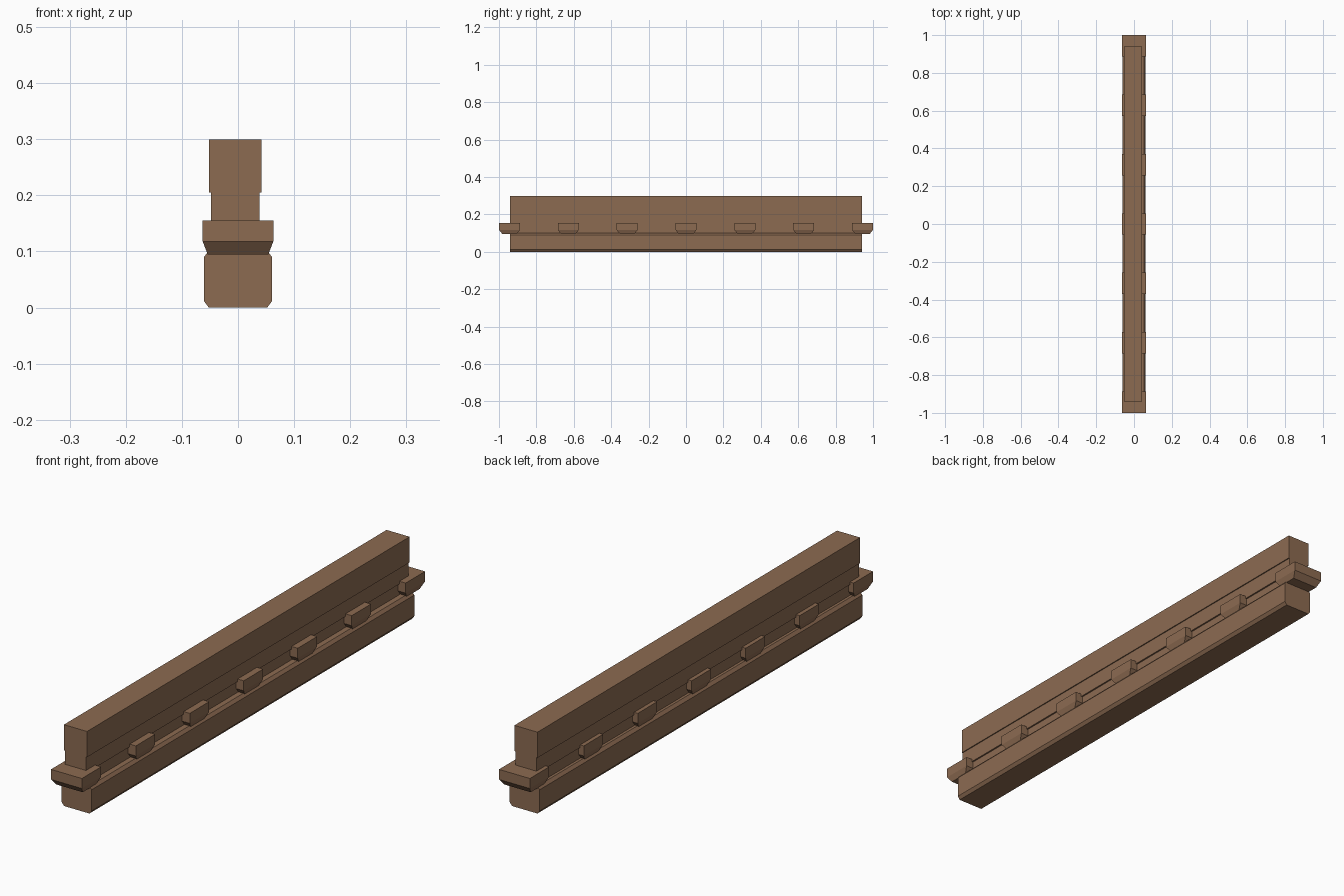
import bpy, bmesh

if "Cube" in bpy.data.objects:
    bpy.data.objects.remove(bpy.data.objects["Cube"])

wood = bpy.data.materials.new("brown_wood")
wood.diffuse_color = (0.265, 0.147, 0.083, 1)
wood.use_nodes = True
wood.node_tree.nodes["Principled BSDF"].inputs["Base Color"].default_value = wood.diffuse_color


def finish(name, bm):
    bmesh.ops.recalc_face_normals(bm, faces=bm.faces)
    mesh = bpy.data.meshes.new(name)
    bm.to_mesh(mesh)
    bm.free()
    mesh.materials.append(wood)
    obj = bpy.data.objects.new(name, mesh)
    bpy.context.collection.objects.link(obj)
    return obj


def loft(name, rings):
    """Closed solid through matching rings of points."""
    bm = bmesh.new()
    loops = [[bm.verts.new(p) for p in ring] for ring in rings]
    n = len(loops[0])
    for a, b in zip(loops, loops[1:]):
        for i in range(n):
            j = (i + 1) % n
            bm.faces.new((a[i], a[j], b[j], b[i]))
    bm.faces.new(loops[0])
    bm.faces.new(loops[-1])
    return finish(name, bm)


def beam(name, profile, half=0.94):
    """x-z profile extruded along y."""
    return loft(name, [[(x, y, z) for x, z in profile] for y in (-half, half)])


def rect(x0, x1, y0, y1, z):
    return [(x0, y0, z), (x1, y0, z), (x1, y1, z), (x0, y1, z)]


# Chamfered lower beam
half_profile = [(0.052, 0.0), (0.061, 0.012), (0.061, 0.09), (0.052, 0.101)]
beam("lower_beam", half_profile + [(-x, z) for x, z in reversed(half_profile)])

# Stepped upper beam: recessed neck, middle band, wide cap
right = [(0.032, 0.098), (0.032, 0.145), (0.038, 0.145), (0.038, 0.205),
         (0.042, 0.205), (0.042, 0.30)]
beam("upper_beam", right + [(-0.01 - x, z) for x, z in reversed(right)])

# Cross blocks with tapered undersides
for i in range(7):
    y = (i - 3) * 0.3145
    hx, hy = 0.063, 0.0565
    loft(f"cross_block_{i + 1}", [
        rect(-hx + 0.009, hx - 0.009, y - hy + 0.018, y + hy - 0.018, 0.095),
        rect(-hx, hx, y - hy, y + hy, 0.118),
        rect(-hx, hx, y - hy, y + hy, 0.155),
    ])
